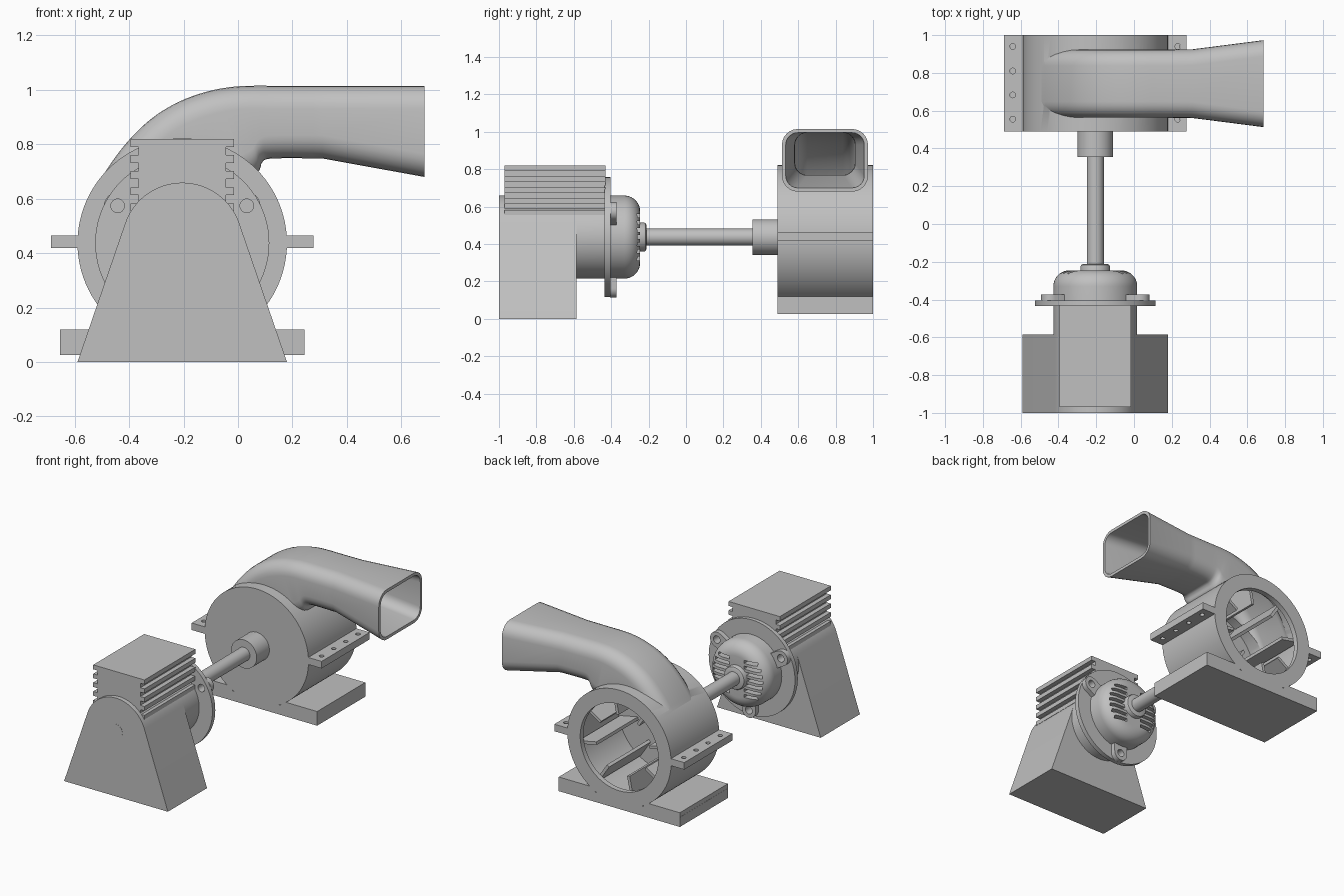
import bpy, bmesh, math
from mathutils import Vector, Matrix

if "Cube" in bpy.data.objects:
    bpy.data.objects.remove(bpy.data.objects["Cube"])

CX, CZ = -0.205, 0.437          # shared shaft axis, running along y
grey = bpy.data.materials.new("grey_metal")
grey.diffuse_color = (0.53, 0.53, 0.53, 1)
grey.use_nodes = True
grey.node_tree.nodes["Principled BSDF"].inputs["Base Color"].default_value = grey.diffuse_color


def finish(name, bm, smooth=True):
    bmesh.ops.recalc_face_normals(bm, faces=bm.faces)
    me = bpy.data.meshes.new(name)
    bm.to_mesh(me)
    bm.free()
    ob = bpy.data.objects.new(name, me)
    bpy.context.collection.objects.link(ob)
    me.materials.append(grey)
    if smooth:
        shade(ob)
    return ob


def shade(ob):
    bpy.ops.object.select_all(action='DESELECT')
    ob.select_set(True)
    bpy.context.view_layer.objects.active = ob
    bpy.ops.object.shade_smooth_by_angle(angle=math.radians(32))


def loft(name, rings):
    bm = bmesh.new()
    vs = [[bm.verts.new(p) for p in r] for r in rings]
    n = len(vs[0])
    for a, b in zip(vs, vs[1:]):
        for i in range(n):
            j = (i + 1) % n
            bm.faces.new((a[i], a[j], b[j], b[i]))
    bm.faces.new(vs[0])
    bm.faces.new(vs[-1])
    return finish(name, bm)


def prism(name, pts, y0, y1):
    return loft(name, [[(x, y, z) for x, z in pts] for y in (y0, y1)])


def lathe(name, prof, x=CX, z=CZ, n=64):
    """Solid of revolution about y from (radius, y) pairs."""
    ang = [2 * math.pi * i / n for i in range(n)]
    return loft(name, [[(x + r * math.cos(a), y, z + r * math.sin(a)) for a in ang] for r, y in prof])


def tube(name, r, y0, y1, x=CX, z=CZ, n=64):
    return lathe(name, [(r, y0), (r, y1)], x, z, n)


def box(name, x0, x1, y0, y1, z0, z1):
    return prism(name, [(x0, z0), (x1, z0), (x1, z1), (x0, z1)], y0, y1)


def boolean(ob, tools, op='DIFFERENCE'):
    for t in tools:
        m = ob.modifiers.new("cut", 'BOOLEAN')
        m.operation, m.object, m.solver = op, t, 'EXACT'
        bpy.ops.object.select_all(action='DESELECT')
        bpy.context.view_layer.objects.active = ob
        ob.select_set(True)
        bpy.ops.object.modifier_apply(modifier=m.name)
        bpy.data.objects.remove(t)
    shade(ob)


# ---- blower housing with spiral outlet duct ----
# stations: outer x, z, inner x, z, half width
ST = [(0.685, 1.015, 0.685, 0.68, 0.23), (0.31, 1.015, 0.31, 0.748, 0.182),
      (0.14, 1.015, 0.13, 0.748, 0.18), (0.05, 1.015, 0.09, 0.735, 0.18),
      (-0.03, 1.01, 0.07, 0.695, 0.18), (-0.12, 0.992, -0.02, 0.66, 0.18),
      (-0.22, 0.955, -0.12, 0.65, 0.18), (-0.32, 0.893, -0.2, 0.64, 0.18),
      (-0.41, 0.805, -0.27, 0.61, 0.18), (-0.49, 0.695, -0.32, 0.57, 0.18),
      (-0.553, 0.575, -0.36, 0.52, 0.18)]
YC = 0.743


def smooth_stations():
    out = [ST[0]]
    for k in range(1, len(ST) - 1):
        p0, p1, p2, p3 = ST[k - 1], ST[k], ST[k + 1], ST[min(k + 2, len(ST) - 1)]
        if k == 1:
            p0 = p1
        for s in range(4):
            t = s / 4
            out.append(tuple(0.5 * (2 * b + (c - a) * t + (2 * a - 5 * b + 4 * c - d) * t * t
                                    + (3 * b - a - 3 * c + d) * t ** 3)
                             for a, b, c, d in zip(p0, p1, p2, p3)))
    return out + [ST[-1]]


def duct(name, inset, extra):
    rings = []
    for ox, oz, ix, iz, hw in smooth_stations():
        o, i = Vector((ox, 0, oz)), Vector((ix, 0, iz))
        u, mid = (o - i).normalized(), (o + i) / 2 + Vector((0, YC, 0))
        hh, w = (o - i).length / 2 - inset, hw - inset
        r = min(0.085 - inset, hh * 0.8)
        ring = []
        for q, (sx, sy) in enumerate(((1, 1), (-1, 1), (-1, -1), (1, -1))):
            for k in range(7):
                a = math.pi / 2 * (q + k / 6)
                ring.append(mid + Vector((0, sx * (w - r) + r * math.cos(a), 0))
                            + u * (sy * (hh - r) + r * math.sin(a)))
        rings.append(ring)
    if extra:
        rings.insert(0, [p + Vector((extra, 0, 0)) for p in rings[0]])
    return loft(name, rings)


housing = tube("blower_housing", 0.385, 0.49, 1.0, n=96)
boolean(housing, [duct("duct_outer", 0, 0)], 'UNION')
boolean(housing, [duct("duct_inner", 0.02, 0.05), tube("cavity", 0.345, 0.52, 0.965, n=96),
                  tube("intake", 0.29, 0.9, 1.1, n=96)])

# impeller blades
for k in range(8):
    b = box("impeller_blade", 0.2, 0.335, 0.515, 0.96, -0.01, 0.01)
    b.data.transform(Matrix.Translation((CX, 0, CZ)) @ Matrix.Rotation(k * math.pi / 4 + 0.2, 4, 'Y'))

# base plate, split short of the hollow interior
box("blower_base", -0.655, 0.243, 0.49, 1.0, 0.025, 0.09)
for s in (-1, 1):
    xs = sorted((CX + s * 0.18, CX + s * 0.449))
    box("base_foot", *xs, 0.49, 1.0, 0.03 - 0.005, 0.12)
    # side flange with four bolt holes
    xs = sorted((CX + s * 0.37, CX + s * 0.482))
    flange = box("side_flange", *xs, 0.49, 1.0, 0.418, 0.465)
    holes = []
    for y in (0.555, 0.683, 0.81, 0.94):
        h = tube("hole", 0.015, -0.1, 0.1, 0, 0, 20)
        h.data.transform(Matrix.Translation((CX + s * 0.437, y, 0.44)) @ Matrix.Rotation(math.pi / 2, 4, 'X'))
        holes.append(h)
    boolean(flange, holes)

# ---- shaft and coupling ----
tube("drive_shaft", 0.045, -0.26, 0.5, n=40)
tube("shaft_coupling", 0.095, 0.355, 0.495, n=48)

# ---- motor stand: tapered sides tangent to a round top ----
R = 0.222
d = math.hypot(0.385, CZ)
ta = math.atan2(-CZ, 0.385) + math.acos(R / d)
arc = [ta + (math.pi - 2 * ta) * i / 32 for i in range(33)]
prism("motor_stand", [(CX - 0.385, 0), (CX + 0.385, 0)]
      + [(CX + R * math.cos(a), CZ + R * math.sin(a)) for a in arc], -1.0, -0.585)
tube("end_cap_disc", 0.048, -1.001, -0.99, n=32)

# motor body with rounded end and vent slots
end = [(R - 0.085 + 0.085 * math.cos(a), -0.33 + 0.085 * math.sin(a))
       for a in [math.pi / 2 * i / 10 for i in range(11)]]
body = lathe("motor_body", [(R, -0.6)] + end)
slots = []
for k in range(-3, 4):
    z = CZ + k * 0.038
    w = math.sqrt(0.185 ** 2 - (k * 0.038) ** 2)
    for s in (-1, 1):
        xs = sorted((CX + s * 0.055, CX + s * w))
        slots.append(box("slot", *xs, -0.30, -0.2, z - 0.01, z + 0.01))
boolean(body, slots)
lathe("bearing_hub", [(0.078, -0.29), (0.078, -0.225), (0.074, -0.216), (0.066, -0.212)], n=40)

# mounting flange with three bolt lugs
flange = tube("mounting_flange", 0.32, -0.435, -0.405, n=80)
holes = []
for deg in (30, 150, 270):
    a = math.radians(deg)
    x, z = CX + 0.274 * math.cos(a), CZ + 0.274 * math.sin(a)
    pts = [(0.05 * math.cos(t), 0.05 * math.sin(t))
           for t in [-math.pi / 2 + math.pi * i / 16 for i in range(17)]] + [(-0.07, 0.05), (-0.07, -0.05)]
    pts = [(x + p * math.cos(a) - q * math.sin(a), z + p * math.sin(a) + q * math.cos(a)) for p, q in pts]
    lug = prism("bolt_lug", pts, -0.406, -0.372)
    boolean(lug, [tube("hole", 0.025, -0.5, -0.3, x, z, 24)])
    holes.append(tube("hole", 0.025, -0.5, -0.3, x, z, 24))
boolean(flange, holes)

# cooling fin block: notched side profile, mirrored
side = [(0.19, 0.82)]
for k in range(4):
    t = 0.79 - k * 0.059
    side += [(0.19, t), (0.16, t), (0.16, t - 0.03), (0.19, t - 0.03)]
side.append((0.19, 0.555))
prism("cooling_fins", [(CX + x, z) for x, z in side] + [(CX - x, z) for x, z in reversed(side)], -0.97, -0.43)
